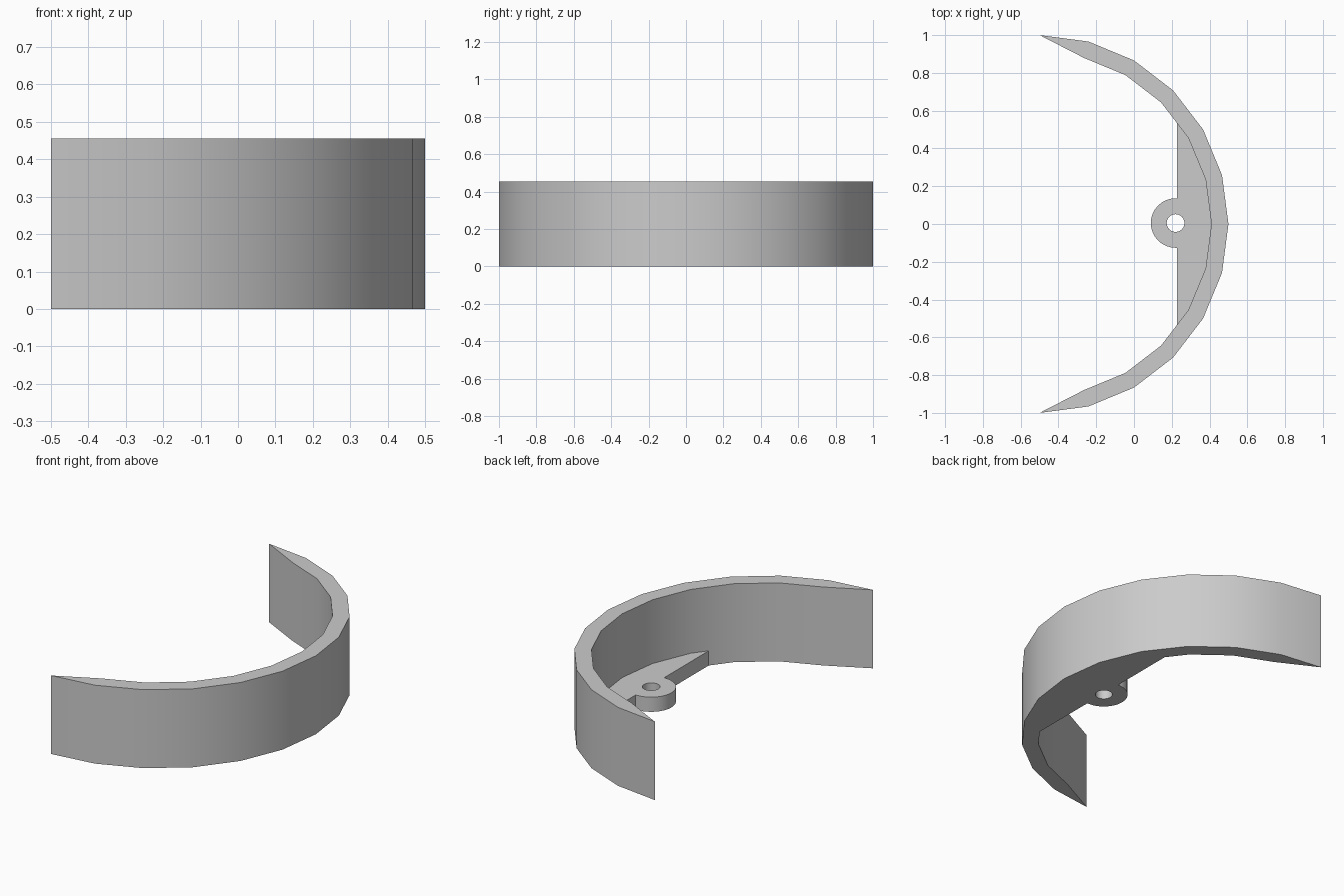
import bpy, bmesh
from math import cos, sin, radians

if "Cube" in bpy.data.objects:
    bpy.data.objects.remove(bpy.data.objects["Cube"])

GREY = (0.6, 0.6, 0.6, 1)
mat = bpy.data.materials.new("plain grey")
mat.use_nodes = True
mat.diffuse_color = GREY
mat.node_tree.nodes["Principled BSDF"].inputs["Base Color"].default_value = GREY


def arc(cx, cy, r, start, end, steps):
    """Points along a circular arc, angles in degrees."""
    angles = [radians(start + (end - start) * i / steps) for i in range(steps + 1)]
    return [(cx + r * cos(a), cy + r * sin(a)) for a in angles]


def extrude_plan(name, loops, height):
    """Fill closed plan outlines (extra loops are holes) and raise them."""
    bm = bmesh.new()
    edges = []
    for loop in loops:
        vs = [bm.verts.new((x, y, 0)) for x, y in loop]
        edges += [bm.edges.new((v, vs[i - 1])) for i, v in enumerate(vs)]
    bmesh.ops.triangle_fill(bm, edges=edges, use_beauty=True, normal=(0, 0, 1))
    raised = bmesh.ops.extrude_face_region(bm, geom=bm.faces[:], use_keep_orig=True)
    top = [g for g in raised["geom"] if isinstance(g, bmesh.types.BMVert)]
    bmesh.ops.translate(bm, verts=top, vec=(0, 0, height))
    bmesh.ops.recalc_face_normals(bm, faces=bm.faces[:])
    mesh = bpy.data.meshes.new(name)
    bm.to_mesh(mesh)
    bm.free()
    mesh.materials.append(mat)
    obj = bpy.data.objects.new(name, mesh)
    bpy.context.collection.objects.link(obj)
    bpy.ops.object.select_all(action="DESELECT")
    obj.select_set(True)
    bpy.context.view_layer.objects.active = obj
    bpy.ops.object.shade_smooth_by_angle(angle=radians(30))
    return obj


# Half-ring wall, tapering to a point at both ends
outer = arc(-0.5, 0, 1.0, -90, 90, 12)
inner = arc(-0.5, 0, 0.91, 75, -75, 10)
extrude_plan("curved_wall", [outer + inner], 0.455)

# Low shelf filling the bow of the wall, with a rounded lug and a screw hole
edge_x = 0.228
bow = [p for p in reversed(inner) if p[0] > edge_x]
(x0, y0), (x1, y1) = bow[-1], next(p for p in inner[::-1] if p[1] > bow[-1][1])
end_y = y0 + (y1 - y0) * (edge_x - x0) / (x1 - x0)
lug = arc(0.22, 0.005, 0.131, 90, 270, 16)
shelf = [(edge_x, -end_y)] + bow + [(edge_x, end_y), (edge_x, lug[0][1])]
shelf += lug + [(edge_x, lug[-1][1])]
hole = arc(0.22, 0.005, 0.047, 0, 345, 23)
extrude_plan("shelf_with_lug", [shelf, hole], 0.085)
